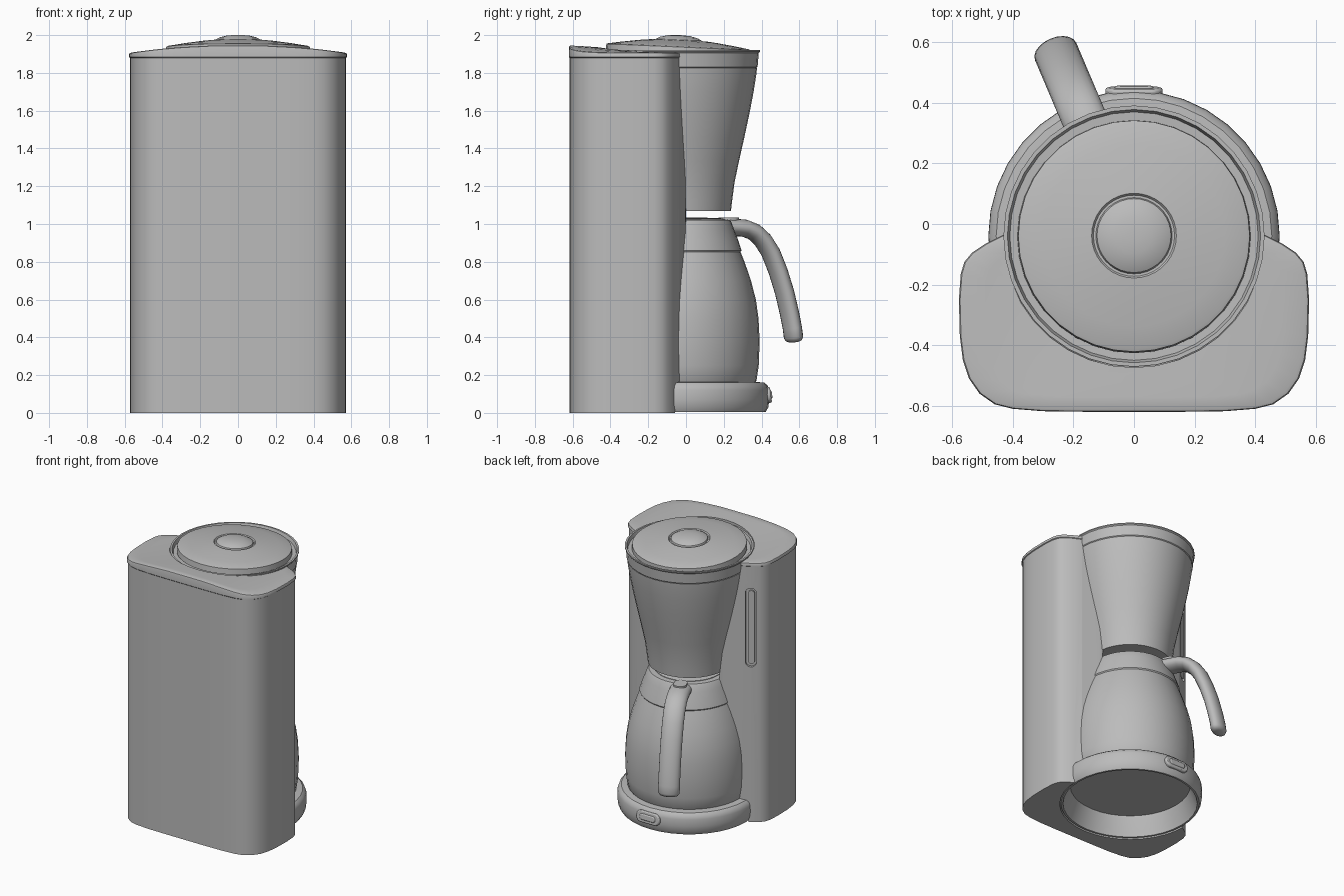
import bpy, bmesh, math
from mathutils import Vector

old = bpy.data.objects.get("Cube")
if old:
    bpy.data.objects.remove(old, do_unlink=True)

grey = bpy.data.materials.new("plain grey")
grey.use_nodes = True
grey.diffuse_color = (0.5, 0.5, 0.5, 1)
grey.node_tree.nodes["Principled BSDF"].inputs["Base Color"].default_value = (0.5, 0.5, 0.5, 1)

AXIS_Y = -0.04      # the pot, funnel and base share one upright axis


def make(name, bm, loc=(0, 0, 0), rot=(0, 0, 0)):
    bmesh.ops.remove_doubles(bm, verts=bm.verts, dist=1e-5)
    bmesh.ops.recalc_face_normals(bm, faces=bm.faces)
    me = bpy.data.meshes.new(name)
    bm.to_mesh(me)
    bm.free()
    me.materials.append(grey)
    ob = bpy.data.objects.new(name, me)
    ob.location, ob.rotation_euler = loc, rot
    bpy.context.collection.objects.link(ob)
    return ob


def activate(ob):
    bpy.ops.object.select_all(action='DESELECT')
    ob.select_set(True)
    bpy.context.view_layer.objects.active = ob


def smooth(ob, angle=35):
    activate(ob)
    bpy.ops.object.shade_smooth_by_angle(angle=math.radians(angle))
    return ob


def skin(bm, rings):
    """Join rings of points with quads."""
    rows = [[bm.verts.new(p) for p in r] for r in rings]
    n = len(rows[0])
    for a, b in zip(rows, rows[1:]):
        for i in range(n):
            j = (i + 1) % n
            bm.faces.new((a[i], a[j], b[j], b[i]))
    return rows


def lathe(name, profile, loc=(0, AXIS_Y, 0), rot=(0, 0, 0), sides=36):
    """Closed solid of revolution from (radius, height) points."""
    bm = bmesh.new()
    turns = [math.tau * i / sides for i in range(sides)]
    rows = skin(bm, [[(r * math.cos(t), r * math.sin(t), z) for t in turns] for r, z in profile])
    bm.faces.new(rows[0])
    bm.faces.new(rows[-1])
    return make(name, bm, loc, rot)


def capsule(name, w, h, depth, loc, rot=(0, 0, 0)):
    """Round-ended plate lying in the local xz plane."""
    bm = bmesh.new()
    r = min(w, h) / 2
    pts = []
    for i in range(24):
        t = math.tau * (i + 0.5) / 24
        c, s = math.cos(t), math.sin(t)
        pts.append((r * c + math.copysign(w / 2 - r, c), r * s + math.copysign(h / 2 - r, s)))
    rows = skin(bm, [[(x, y, z) for x, z in pts] for y in (-depth / 2, depth / 2)])
    bm.faces.new(rows[0])
    bm.faces.new(rows[1])
    return make(name, bm, loc, rot)


def cut(ob, cutter):
    mod = ob.modifiers.new("cut", 'BOOLEAN')
    mod.operation, mod.solver, mod.object = 'DIFFERENCE', 'EXACT', cutter
    activate(ob)
    bpy.ops.object.modifier_apply(modifier=mod.name)


# Pot, funnel and base profiles
pot = [(0.40, 0.15), (0.413, 0.17), (0.425, 0.25), (0.43, 0.38), (0.424, 0.5),
       (0.41, 0.6), (0.384, 0.7), (0.35, 0.8), (0.328, 0.855)]
collar = [(0.325, 0.845), (0.334, 0.86), (0.318, 0.91), (0.295, 0.97), (0.28, 1.01),
          (0.272, 1.022), (0.2, 1.026)]
funnel = [(0.278, 1.07), (0.284, 1.12), (0.297, 1.22), (0.32, 1.33), (0.347, 1.45),
          (0.375, 1.58), (0.398, 1.7), (0.412, 1.79), (0.416, 1.825)]
rim = [(0.412, 1.825), (0.419, 1.832), (0.425, 1.905), (0.431, 1.912), (0.431, 1.92),
       (0.418, 1.92), (0.41, 1.895), (0.3, 1.89)]
base = [(0.4, 0.14), (0.405, 0.12), (0.44, 0.03), (0.448, 0.005), (0.462, 0.005),
        (0.476, 0.03), (0.481, 0.07), (0.48, 0.12), (0.472, 0.145), (0.455, 0.16),
        (0.40, 0.165), (0.3, 0.165)]

smooth(lathe("pot", pot))
smooth(lathe("pot_collar", collar))
smooth(lathe("pot_lid", [(0.235, 1.02), (0.235, 1.028), (0.22, 1.032), (0.1, 1.034)]))
smooth(lathe("filter_funnel", funnel))
smooth(lathe("funnel_rim", rim))
smooth(lathe("base", base))

# Tilted domed lid with its knob
tilt = (math.radians(-2.5), 0, 0)
lid = [(0.385, -0.04), (0.382, 0.0), (0.372, 0.004), (0.3, 0.016), (0.2, 0.03), (0.14, 0.036),
       (0.134, 0.028), (0.126, 0.028), (0.122, 0.038), (0.1, 0.05), (0.06, 0.06), (0.02, 0.063)]
smooth(lathe("funnel_lid", lid, (0, AXIS_Y, 1.937), tilt), 30)

# Tank outline, mirrored across x
half = [(0.15, -0.62), (0.3, -0.618), (0.4, -0.61), (0.46, -0.595), (0.51, -0.56), (0.545, -0.51),
        (0.565, -0.45), (0.575, -0.37), (0.578, -0.25), (0.572, -0.165), (0.56, -0.125),
        (0.535, -0.095), (0.49, -0.065), (0.43, -0.035), (0.3, 0.0), (0.15, 0.012)]
outline = half + [(-x, y) for x, y in reversed(half)]


def ring(scale, height):
    pts = [(x * scale, -0.3 + (y + 0.3) * scale) for x, y in outline]
    return [(x, y, height(x, y)) for x, y in pts]


def crown(x, y):
    back = min(1, max(0, (-0.1 - y) / 0.5))
    return 1.907 + 0.04 * (1 - (x / 0.58) ** 2) * back


bm = bmesh.new()
rows = skin(bm, [ring(0.99, lambda x, y, z=z: z) for z in (0, 1.882)])
for r in rows:
    bm.faces.new(r)
tank = make("water_tank", bm)

bm = bmesh.new()
rows = skin(bm, [ring(0.985, lambda x, y: 1.878), ring(1, lambda x, y: 1.884),
                 ring(1, lambda x, y: crown(x, y) - 0.012),
                 ring(0.993, lambda x, y: crown(x, y) - 0.003)]
            + [ring(s, crown) for s in (0.975, 0.85, 0.7, 0.5, 0.3, 0.1)])
bm.faces.new(rows[0])
bm.faces.new(rows[-1])
top = make("tank_top", bm)

# Hollow out the tank around the pot and funnel, and recess the level window
hollow = ([(0.47, -0.1), (0.47, 0.145), (0.45, 0.157)]
          + [(r - 0.004, z) for r, z in pot[1:] + collar[2:5] + funnel]
          + [(0.421, 1.9), (0.434, 1.915), (0.434, 2.2)])
hollow_cutter = lathe("hollow_cutter", hollow)
slot_turn = (0, 0, math.radians(27))
slot_cutter = capsule("slot_cutter", 0.075, 0.58, 0.04, (-0.482, -0.066, 1.43), slot_turn)
cut(tank, hollow_cutter)
cut(top, hollow_cutter)
cut(tank, slot_cutter)
for c in (hollow_cutter, slot_cutter):
    bpy.data.objects.remove(c, do_unlink=True)
smooth(tank)
smooth(top)
smooth(capsule("level_window", 0.045, 0.54, 0.012, (-0.479, -0.078, 1.43), slot_turn))

# Pot handle: an oval swept along a bent path
path = [(0.24, 0.985), (0.32, 0.982), (0.38, 0.978), (0.435, 0.958), (0.485, 0.915), (0.53, 0.85),
        (0.573, 0.75), (0.61, 0.64), (0.638, 0.53), (0.655, 0.45), (0.662, 0.4), (0.664, 0.382),
        (0.665, 0.375)]
spine = [Vector((0, r, z)) for r, z in path]
rings = []
for i, p in enumerate(spine):
    along = (spine[min(i + 1, len(spine) - 1)] - spine[max(i - 1, 0)]).normalized()
    out = Vector((1, 0, 0)).cross(along)
    k = {len(spine) - 1: 0.5, len(spine) - 2: 0.83}.get(i, 1)
    rings.append([p + Vector((0.074 * k * math.cos(t), 0, 0)) + out * 0.046 * k * math.sin(t)
                  for t in (math.tau * j / 20 for j in range(20))])
bm = bmesh.new()
rows = skin(bm, rings)
bm.faces.new(rows[0])
bm.faces.new(rows[-1])
turn = math.radians(23)
smooth(make("pot_handle", bm, (0, AXIS_Y, 0), (0, 0, turn)), 50)

# Thumb latch on top of the handle
smooth(capsule("thumb_latch", 0.09, 0.11, 0.03,
               (-0.29 * math.sin(turn), AXIS_Y + 0.29 * math.cos(turn), 1.02),
               (math.radians(90), 0, turn)))

# Power switch on the base
for name, w, h, depth in (("switch_frame", 0.19, 0.085, 0.05), ("switch_button", 0.13, 0.045, 0.062)):
    ob = capsule(name, w, h, depth, (0, 0.425, 0.093), (math.radians(8), 0, 0))
    bev = ob.modifiers.new("round", 'BEVEL')
    bev.width, bev.segments = 0.008, 2
    smooth(ob)
